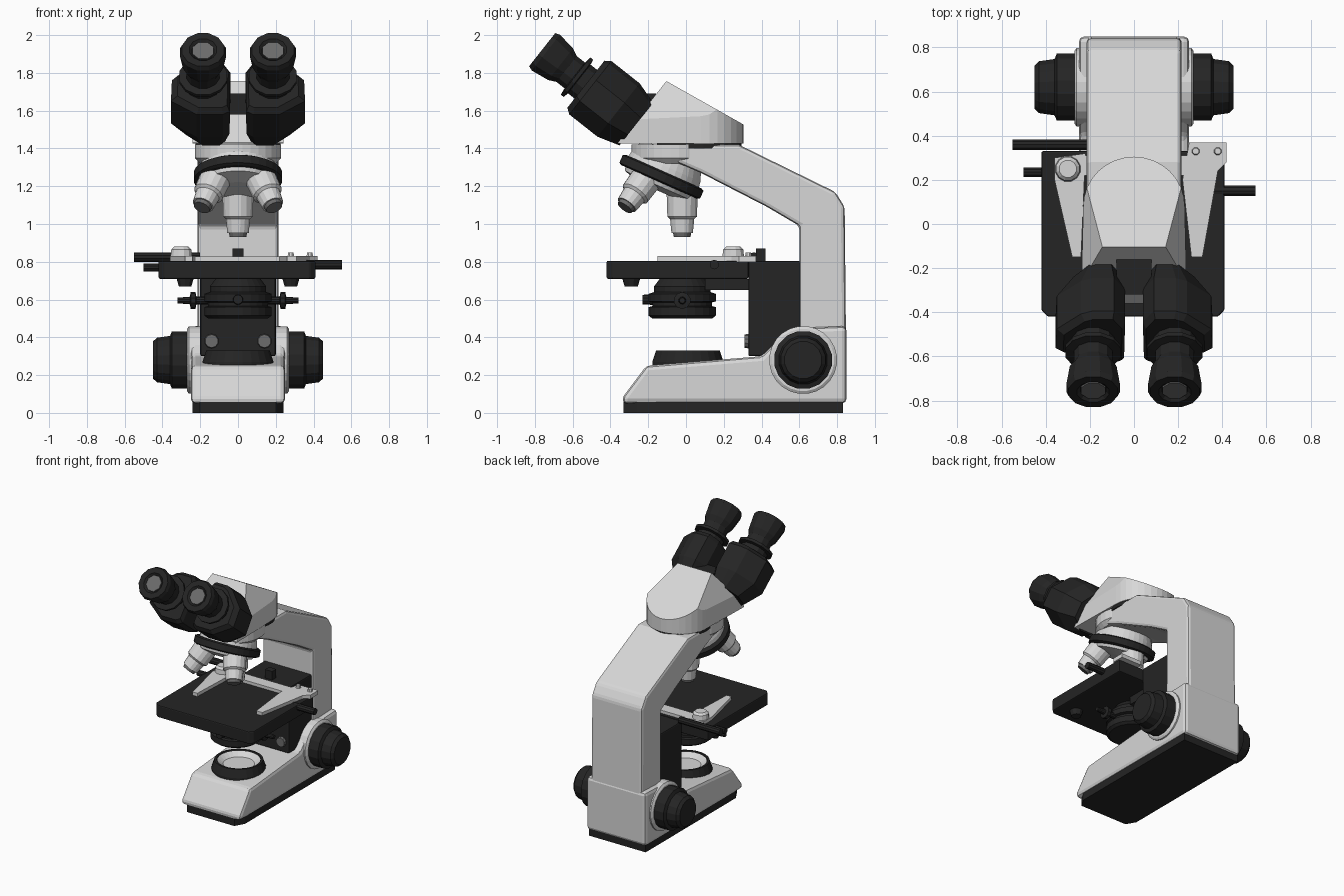
import bpy, bmesh, math
from mathutils import Vector

cube = bpy.data.objects.get("Cube")
if cube:
    bpy.data.objects.remove(cube)


def material(name, v):
    m = bpy.data.materials.new(name)
    m.use_nodes = True
    m.diffuse_color = (v, v, v, 1)
    m.node_tree.nodes["Principled BSDF"].inputs["Base Color"].default_value = (v, v, v, 1)
    return m


WHITE = material("off_white_enamel", 0.68)
BLACK = material("black_plastic", 0.018)
GREY = material("grey_glass", 0.15)
parts = []


def finish(name, bm, mat):
    bmesh.ops.recalc_face_normals(bm, faces=bm.faces)
    me = bpy.data.meshes.new(name)
    bm.to_mesh(me)
    bm.free()
    me.materials.append(mat)
    ob = bpy.data.objects.new(name, me)
    bpy.context.collection.objects.link(ob)
    parts.append(ob)
    return ob


def loft(name, rings, mat, bevel=0, cuts=()):
    """Skin a list of equal-length rings, cap both ends, cut by planes, bevel."""
    bm = bmesh.new()
    loops = [[bm.verts.new(p) for p in ring] for ring in rings]
    n = len(loops[0])
    for a, b in zip(loops, loops[1:]):
        for i in range(n):
            j = (i + 1) % n
            bm.faces.new((a[i], a[j], b[j], b[i]))
    bm.faces.new(loops[0])
    bm.faces.new(loops[-1])
    for co, no in cuts:
        geom = bm.verts[:] + bm.edges[:] + bm.faces[:]
        cut = bmesh.ops.bisect_plane(bm, geom=geom, plane_co=co, plane_no=no, clear_outer=True)
        edges = [e for e in cut["geom_cut"] if isinstance(e, bmesh.types.BMEdge)]
        bmesh.ops.contextual_create(bm, geom=edges)
    if bevel:
        bmesh.ops.recalc_face_normals(bm, faces=bm.faces)
        sharp = [e for e in bm.edges if e.calc_face_angle(0) > 0.5]
        bmesh.ops.bevel(bm, geom=sharp, offset=bevel, segments=2, profile=0.5,
                        affect='EDGES', clamp_overlap=True)
    return finish(name, bm, mat)


def side_prism(name, yz, half, mat, bevel=0):
    return loft(name, [[(x, y, z) for y, z in yz] for x in (-half, half)], mat, bevel)


def plan_prism(name, xy, z0, z1, mat, bevel=0, cuts=()):
    return loft(name, [[(x, y, z) for x, y in xy] for z in (z0, z1)], mat, bevel, cuts)


def box(name, x, y, z, mat, bevel=0):
    return plan_prism(name, [(x[0], y[0]), (x[1], y[0]), (x[1], y[1]), (x[0], y[1])],
                      z[0], z[1], mat, bevel)


def lathe(name, origin, axis, profile, mat, seg=24):
    """Turn (distance along axis, radius) pairs round an axis."""
    q = Vector(axis).to_track_quat('Z', 'Y')
    angles = [2 * math.pi * (i + 0.5) / seg for i in range(seg)]
    rings = [[Vector(origin) + q @ Vector((r * math.cos(a), r * math.sin(a), t)) for a in angles]
             for t, r in profile]
    return loft(name, rings, mat)


SIDES = (("left", 1), ("right", -1))

# Foot and stand
plan_prism("sole", [(-.2, -.33), (.2, -.33), (.24, -.26), (.24, .83), (-.24, .83), (-.24, -.26)],
           0, .06, BLACK)
side_prism("base", [(-.34, .05), (-.33, .09), (-.21, .25), (.4, .3), (.48, .38), (.6, .45),
                    (.85, .46), (.85, .05)], .25, WHITE, .025)
side_prism("arm", [(.6, .3), (.6, .99), (.43, 1.09), (.08, 1.27), (-.06, 1.33), (-.06, 1.42),
                   (.28, 1.42), (.79, 1.17), (.84, 1.09), (.85, .1)], .215, WHITE, .02)
lathe("arm_head", (0, -.06, 1.32), (0, 0, 1), [(0, .2), (.03, .23), (.1, .23)], WHITE, 32)

# Lamp in the foot
lathe("lamp_ring", (0, .01, 0), (0, 0, 1),
      [(.22, .19), (.27, .19), (.33, .17), (.33, .155), (.26, .1)], BLACK)
lathe("lamp_dish", (0, .01, 0), (0, 0, 1), [(.27, .1), (.327, .155), (.295, .11)], WHITE)

# Focus knobs
for side, s in SIDES:
    lathe(side + "_knob_collar", (s * .2, .62, .28), (s, 0, 0), [(0, .18), (.06, .18), (.07, .165)], WHITE)
    lathe(side + "_focus_knob", (s * .26, .62, .28), (s, 0, 0),
          [(0, .155), (.09, .155), (.1, .13), (.17, .12), (.19, .1)], BLACK, 16)

# Stage and carriage
plan_prism("stage", [(-.39, -.42), (.38, -.42), (.41, -.39), (.41, .33), (-.42, .33), (-.42, -.39)],
           .71, .805, BLACK, .008)
box("carriage", (-.2, .2), (.33, .62), (.3, .805), BLACK, .01)
box("condenser_bracket", (-.12, .12), (.1, .36), (.65, .71), BLACK)
for side, s in SIDES:
    lathe(side + "_carriage_screw", (s * .14, .34, .38), (0, -1, 0), [(0, .04), (.03, .035)], GREY, 10)
    lathe(side + "_stage_screw", (s * .28, -.29, .72), (0, 0, -1), [(0, .05), (.05, .035)], BLACK, 10)
lathe("stage_rod_long", (-.55, .36, .825), (1, 0, 0), [(0, .025), (.35, .025)], BLACK, 10)
lathe("stage_rod_short", (-.5, .235, .77), (1, 0, 0), [(0, .022), (.15, .022)], BLACK, 10)
lathe("stage_rod_left", (.35, .15, .785), (1, 0, 0), [(0, .025), (.2, .025)], BLACK, 10)
box("stage_stop", (-.03, .03), (.37, .42), (.78, .87), BLACK)

# Slide holder
plan_prism("right_slide_arm", [(-.36, .2), (-.36, .3), (-.22, .32), (-.24, -.15), (-.28, -.15)],
           .8, .83, WHITE)
plan_prism("left_slide_arm", [(.25, .37), (.42, .37), (.42, .28), (.38, .24), (.31, -.15),
                              (.26, -.15), (.22, .2)], .8, .83, WHITE)
box("slide_holder_bar", (-.25, .26), (.22, .31), (.8, .828), WHITE)
lathe("slide_holder_knob", (-.3, .25, .82), (0, 0, 1), [(0, .06), (.045, .055), (.06, .04)], WHITE, 12)
for i, x in enumerate((.28, .38)):
    lathe("slide_holder_rivet_%d" % i, (x, .33, .82), (0, 0, 1), [(0, .02), (.03, .015)], WHITE, 8)

# Condenser under the stage
lathe("condenser", (0, -.02, 0), (0, 0, 1),
      [(.5, .16), (.515, .18), (.56, .18), (.565, .16), (.585, .16), (.59, .18), (.63, .18),
       (.64, .15), (.67, .15), (.71, .12)], BLACK)
lathe("condenser_lever", (0, -.15, .6), (0, -1, 0), [(0, .03), (.08, .025)], BLACK, 10)
for side, s in SIDES:
    lathe(side + "_condenser_screw", (s * .15, -.02, .595), (s, 0, 0),
          [(0, .02), (.07, .02), (.075, .045), (.1, .045), (.105, .02), (.17, .015)], BLACK, 10)

# Tilted nosepiece with three objectives
n = Vector((0, -.406, -.914))
e = Vector((0, .914, -.406))
centre = Vector((0, -.13, 1.25))
lathe("nosepiece_drum", centre, -n, [(0, .21), (.06, .2), (.14, .17)], WHITE, 32)
lathe("nosepiece_ring", centre - n * .03, n, [(0, .22), (.008, .235), (.052, .235), (.06, .22)], BLACK, 32)
lathe("nosepiece_hub", centre, n, [(.02, .2), (.05, .19), (.075, .1)], WHITE, 32)
for i, length in enumerate((.27, .25, .25)):
    a = math.radians(120 * i)
    out = e * math.cos(a) + Vector((math.sin(a), 0, 0))
    out.normalize()
    start = centre + out * .12
    d = n * .914 + out * .406
    lathe("objective_%d" % i, start, d,
          [(0, .085), (length * .6, .08), (length * .65, .065), (length * .92, .058)], WHITE, 16)
    lathe("objective_tip_%d" % i, start, d,
          [(length * .9, .05), (length, .045)], GREY, 16)

# Head: rounded plan cut by the sloping roof and front
arc = [(.23 * math.cos(t), .08 + .225 * math.sin(t)) for t in
       [math.pi * k / 16 for k in range(17)]]
lathe("head_seat", (0, .07, 1.4), (0, 0, 1), [(0, .225), (.03, .225)], BLACK, 32)
plan_prism("head", arc + [(-.24, -.36), (.24, -.36)], 1.425, 1.85, WHITE, 0,
           cuts=[((0, -.11, 1.76), (0, .49, .87)), ((0, -.33, 1.47), (0, -.785, .62)),
                 ((.235, 0, 1.56), (.9, 0, .42)), ((-.235, 0, 1.56), (-.9, 0, .42))])

# Binocular tubes
axis = Vector((0, -.785, .62))
up = Vector((0, .62, .785))
block_end = Vector((0, -.53, 1.74))
section = [(.045, -.16), (.08, -.18), (.22, -.18), (.355, -.09), (.35, .05), (.24, .16),
           (.19, .18), (.09, .18), (.04, .1)]
box("tube_bridge", (-.08, .08), (-.32, -.16), (1.58, 1.69), BLACK)
for side, s in SIDES:
    rings = [[block_end + axis * t + Vector((s * (.13 + (u - .13) * k), 0, 0)) + up * v * m
              for u, v in section]
             for t, k, m in ((-.34, .65, .8), (-.22, 1, 1), (-.03, 1, 1), (0, .85, .88))]
    loft(side + "_tube_block", rings, BLACK)
    lathe(side + "_eyepiece", block_end + Vector((s * .185, 0, 0)), axis,
          [(-.03, .1), (.045, .1), (.05, .13), (.07, .13), (.075, .09), (.13, .09), (.17, .11),
           (.27, .125), (.295, .115), (.295, .075), (.28, .06)], BLACK, 12)
    lathe(side + "_eye_lens", block_end + Vector((s * .185, 0, 0)), axis,
          [(.27, .06), (.288, .06)], GREY, 8)

# Smooth shading with crisp edges
for ob in bpy.context.view_layer.objects:
    ob.select_set(ob in parts)
bpy.context.view_layer.objects.active = parts[0]
bpy.ops.object.shade_smooth_by_angle(angle=math.radians(32))
